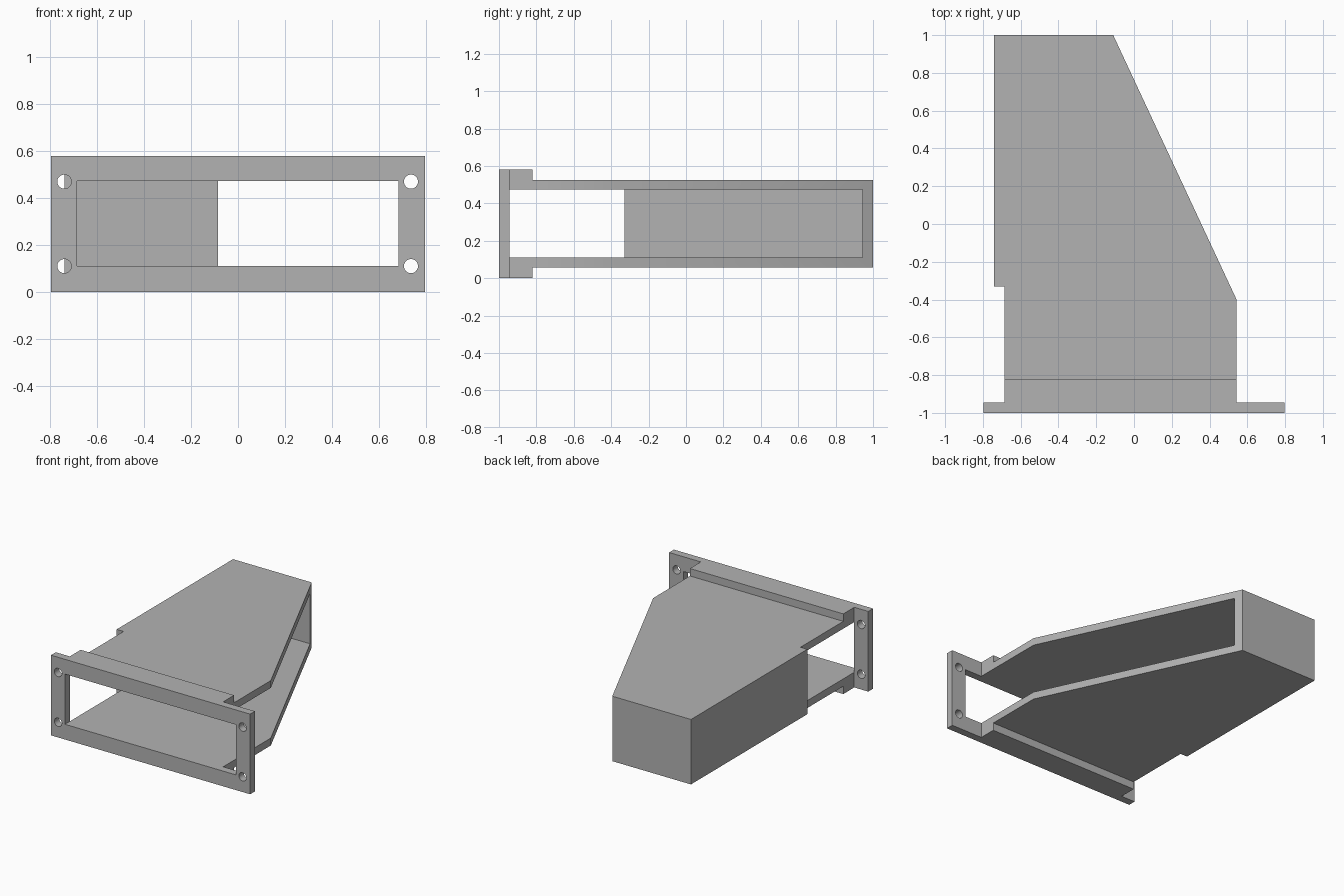
import bpy
import bmesh
import math

cube = bpy.data.objects.get("Cube")
if cube:
    bpy.data.objects.remove(cube, do_unlink=True)

grey = bpy.data.materials.new("plain_grey")
grey.use_nodes = True
grey.diffuse_color = (0.45, 0.45, 0.45, 1)
grey.node_tree.nodes["Principled BSDF"].inputs["Base Color"].default_value = grey.diffuse_color


def prism(name, outline, z0, z1):
    """Extrude a plan outline from z0 up to z1."""
    bm = bmesh.new()
    face = bm.faces.new([bm.verts.new((x, y, z0)) for x, y in outline])
    top = bmesh.ops.extrude_face_region(bm, geom=[face])["geom"]
    bmesh.ops.translate(bm, vec=(0, 0, z1 - z0),
                        verts=[v for v in top if isinstance(v, bmesh.types.BMVert)])
    bmesh.ops.recalc_face_normals(bm, faces=bm.faces)
    mesh = bpy.data.meshes.new(name)
    bm.to_mesh(mesh)
    bm.free()
    mesh.materials.append(grey)
    obj = bpy.data.objects.new(name, mesh)
    bpy.context.collection.objects.link(obj)
    return obj


def box(name, x0, x1, y0, y1, z0, z1):
    return prism(name, [(x0, y0), (x1, y0), (x1, y1), (x0, y1)], z0, z1)


def combine(target, tool, operation):
    """Apply an exact boolean and discard the tool."""
    mod = target.modifiers.new("join", 'BOOLEAN')
    mod.operation, mod.solver, mod.object = operation, 'EXACT', tool
    bpy.ops.object.select_all(action='DESELECT')
    bpy.context.view_layer.objects.active = target
    target.select_set(True)
    bpy.ops.object.modifier_apply(modifier=mod.name)
    bpy.data.objects.remove(tool, do_unlink=True)


HALF, HEIGHT = 0.797, 0.58      # flange
INNER, WALL = 0.685, 0.74       # left opening edge and left wall
FLANGE_BACK, STEP = -0.945, -0.33
FLOOR, CEILING = 0.11, 0.473    # inside heights

# Tapered housing
housing = prism("housing", [(-INNER, -0.97), (0.543, -0.97), (0.543, -0.4), (-0.11, 1),
                            (-WALL, 1), (-WALL, STEP), (-INNER, STEP)], 0.056, 0.526)

# Thick collar and front flange
combine(housing, box("collar", -INNER, 0.543, -0.97, -0.82, 0, HEIGHT), 'UNION')
combine(housing, box("flange", -HALF, HALF, -1, FLANGE_BACK, 0, HEIGHT), 'UNION')

# Cavity: front window, open right side, notch in the left wall
combine(housing, prism("cavity", [(-INNER, -1.1), (0.683, -1.1), (0.683, FLANGE_BACK),
                                  (1, FLANGE_BACK), (1, 0.945), (-INNER, 0.945),
                                  (-INNER, STEP), (-1, STEP), (-1, FLANGE_BACK),
                                  (-INNER, FLANGE_BACK)], FLOOR, CEILING), 'DIFFERENCE')

# Four screw holes, stopping at the back of the flange
for x in (-0.74, 0.737):
    for z in (0.11, 0.47):
        bpy.ops.mesh.primitive_cylinder_add(vertices=32, radius=0.03, depth=0.2,
                                            location=(x, -1, z), rotation=(math.pi / 2, 0, 0))
        hole = bpy.context.object
        hole.data.materials.append(grey)
        combine(housing, hole, 'DIFFERENCE')

bpy.ops.object.shade_smooth_by_angle(angle=math.radians(30))
